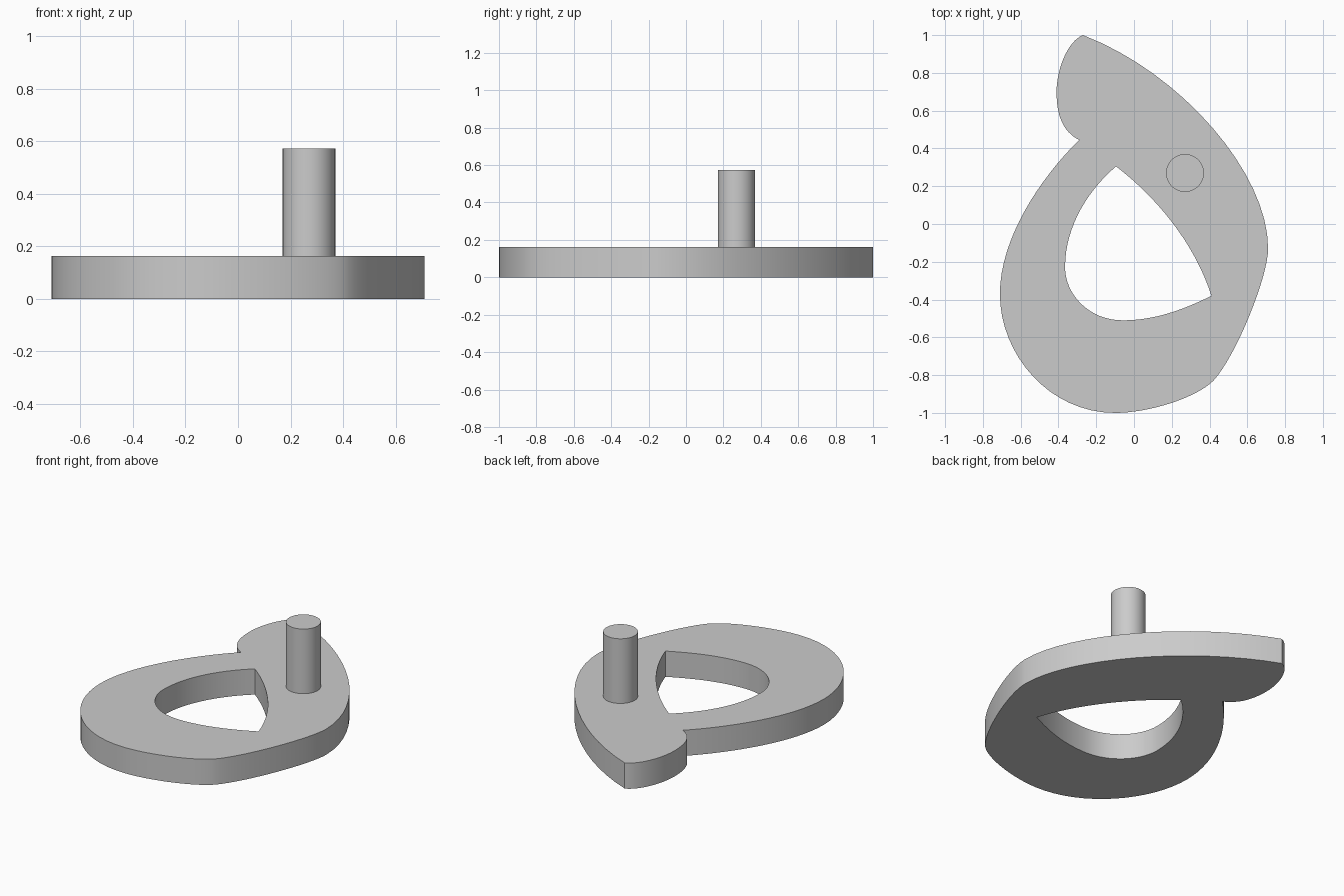
import bpy
import math

if "Cube" in bpy.data.objects:
    bpy.data.objects.remove(bpy.data.objects["Cube"], do_unlink=True)

PLATE_H = 0.163
PIN_TOP = 0.573

grey = bpy.data.materials.new("plain_grey")
grey.use_nodes = True
colour = (0.6, 0.6, 0.6, 1)
grey.diffuse_color = colour
grey.node_tree.nodes["Principled BSDF"].inputs["Base Color"].default_value = colour


def finish(obj):
    obj.data.materials.clear()
    obj.data.materials.append(grey)
    bpy.ops.object.select_all(action="DESELECT")
    obj.select_set(True)
    bpy.context.view_layer.objects.active = obj
    bpy.ops.object.shade_smooth_by_angle(angle=math.radians(30))


def add_loop(curve, knots):
    """Closed bezier loop from (incoming handle, point, outgoing handle)."""
    spline = curve.splines.new("BEZIER")
    spline.bezier_points.add(len(knots) - 1)
    spline.use_cyclic_u = True
    for bp, (left, co, right) in zip(spline.bezier_points, knots):
        bp.handle_left_type = bp.handle_right_type = "FREE"
        bp.co = (*co, 0)
        bp.handle_left = (*left, 0)
        bp.handle_right = (*right, 0)


# Flat plate: outer outline with a hooked lobe, and a three-sided opening
outline = [
    ((-.35, .97), (-.27, 1.0), (.25, .80)),
    ((.71, .27), (.71, -.13), (.71, -.28)),
    ((.54, -.70), (.42, -.83), (.33, -.92)),
    ((.08, -1.0), (-.10, -1.0), (-.45, -1.0)),
    ((-.71, -.69), (-.71, -.37), (-.71, -.08)),
    ((-.50, .24), (-.29, .445), (-.38, .49)),
    ((-.41, .58), (-.41, .70), (-.41, .82)),
]
opening = [
    ((-.23, .19), (-.095, .305), (.12, .14)),
    ((.32, -.10), (.41, -.38), (.25, -.46)),
    ((.10, -.51), (-.06, -.51), (-.24, -.51)),
    ((-.365, -.37), (-.365, -.23), (-.365, 0)),
]
curve = bpy.data.curves.new("plate", "CURVE")
curve.dimensions = "2D"
curve.fill_mode = "BOTH"
curve.resolution_u = 16
curve.extrude = PLATE_H / 2
add_loop(curve, outline)
add_loop(curve, opening)
plate = bpy.data.objects.new("plate", curve)
bpy.context.collection.objects.link(plate)
plate.location.z = PLATE_H / 2
bpy.ops.object.select_all(action="DESELECT")
plate.select_set(True)
bpy.context.view_layer.objects.active = plate
bpy.ops.object.convert(target="MESH")
plate = bpy.context.object

# Weld the caps to the walls so the plate is one closed solid
bpy.ops.object.mode_set(mode="EDIT")
bpy.ops.mesh.select_all(action="SELECT")
bpy.ops.mesh.remove_doubles(threshold=0.0001)
bpy.ops.mesh.normals_make_consistent(inside=False)
bpy.ops.object.mode_set(mode="OBJECT")
finish(plate)

# Upright pin standing on the plate
pin_h = PIN_TOP - PLATE_H
bpy.ops.mesh.primitive_cylinder_add(
    vertices=48, radius=0.1, depth=pin_h, location=(.27, .27, PLATE_H + pin_h / 2))
pin = bpy.context.object
pin.name = "pin"
finish(pin)
